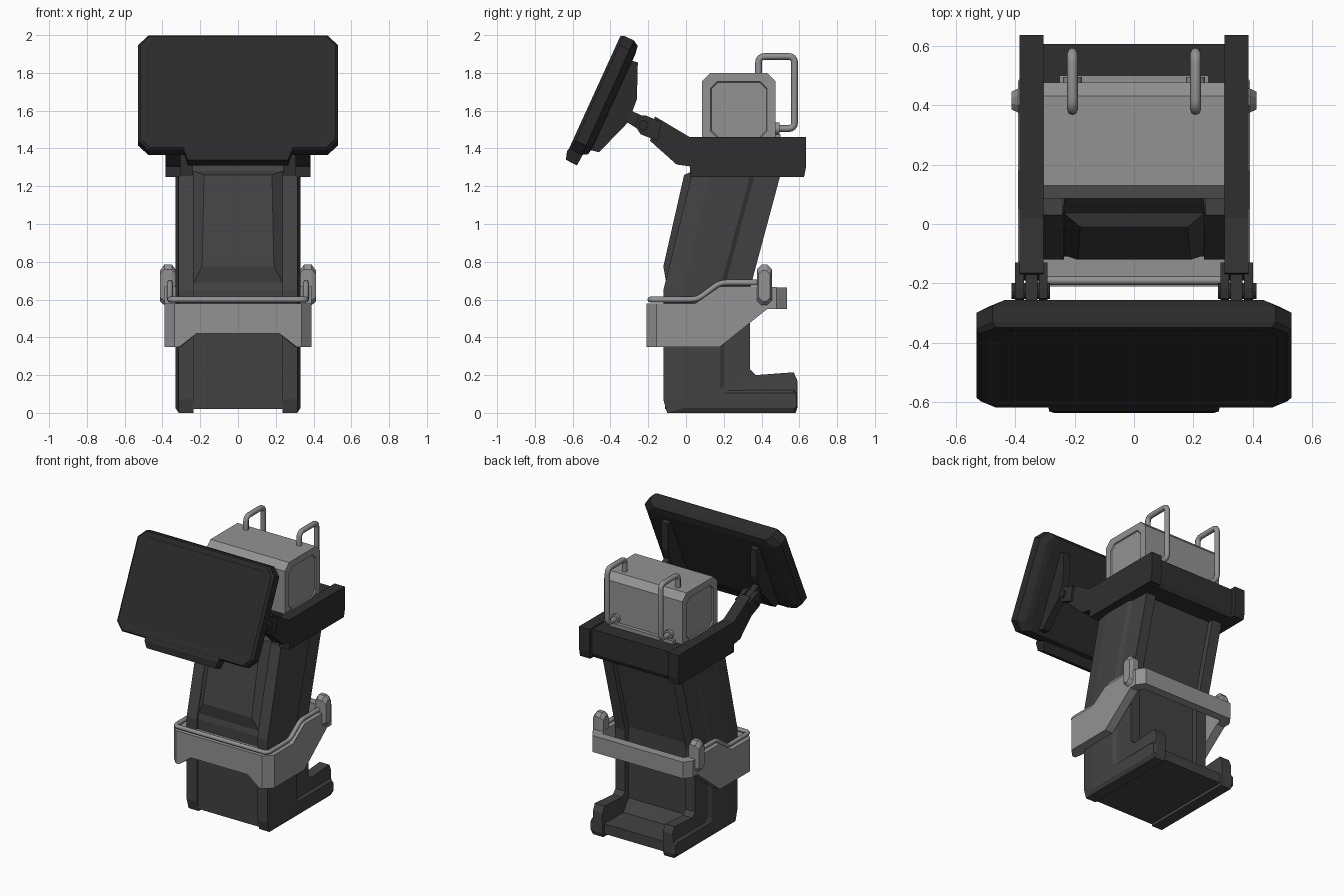
import bpy, bmesh, math
from mathutils import Vector

if "Cube" in bpy.data.objects:
    bpy.data.objects.remove(bpy.data.objects["Cube"])


def material(name, v):
    m = bpy.data.materials.new(name)
    m.diffuse_color = (v, v, v, 1)
    m.use_nodes = True
    m.node_tree.nodes["Principled BSDF"].inputs["Base Color"].default_value = m.diffuse_color
    return m


BLACK, DARK, COLUMN, LIGHT = [material(n, v) for n, v in
    (("black", .024), ("dark", .028), ("charcoal", .055), ("light_grey", .29))]


def loft(name, loops, mat, mirror=False, caps=True):
    """Skin a series of closed loops with equal point counts."""
    bm = bmesh.new()
    rings = [[bm.verts.new(p) for p in lp] for lp in loops]
    n = len(rings[0])
    for a, b in zip(rings, rings[1:]):
        for i in range(n):
            j = (i + 1) % n
            bm.faces.new((a[i], a[j], b[j], b[i]))
    if caps:
        bm.faces.new(rings[0])
        bm.faces.new(rings[-1])
    bmesh.ops.recalc_face_normals(bm, faces=bm.faces)
    me = bpy.data.meshes.new(name)
    bm.to_mesh(me)
    bm.free()
    ob = bpy.data.objects.new(name, me)
    bpy.context.collection.objects.link(ob)
    me.materials.append(mat)
    if mirror:
        ob.modifiers.new("Mirror", 'MIRROR')
    return ob


def at_x(x, profile):
    return [(x, y, z) for y, z in profile]


def prism(name, profile, x0, x1, mat, mirror=False):
    return loft(name, [at_x(x0, profile), at_x(x1, profile)], mat, mirror)


def rect(y0, y1, z0, z1):
    return [(y0, z0), (y1, z0), (y1, z1), (y0, z1)]


def octagon(a0, a1, b0, b1, c):
    return [(a0 + c, b0), (a1 - c, b0), (a1, b0 + c), (a1, b1 - c),
            (a1 - c, b1), (a0 + c, b1), (a0, b1 - c), (a0, b0 + c)]


def tube(name, pts, r, mat, fillet=.035):
    """Round bar along a path with filleted corners."""
    pts = [Vector(p) for p in pts]
    path = [pts[0]]
    for a, b, c in zip(pts, pts[1:], pts[2:]):
        s, e = b + (a - b).normalized() * fillet, b + (c - b).normalized() * fillet
        path += [s.lerp(b, t / 4).lerp(b.lerp(e, t / 4), t / 4) for t in range(5)]
    path.append(pts[-1])
    cu = bpy.data.curves.new(name, 'CURVE')
    cu.dimensions = '3D'
    cu.bevel_depth, cu.bevel_resolution, cu.use_fill_caps = r, 2, True
    sp = cu.splines.new('POLY')
    sp.points.add(len(path) - 1)
    for q, p in zip(sp.points, path):
        q.co = (*p, 1)
    cu.materials.append(mat)
    ob = bpy.data.objects.new(name, cu)
    bpy.context.collection.objects.link(ob)
    bpy.ops.object.select_all(action='DESELECT')
    ob.select_set(True)
    bpy.context.view_layer.objects.active = ob
    bpy.ops.object.convert(target='MESH')
    bpy.ops.object.shade_smooth_by_angle(angle=math.radians(50))


def cylinder_x(name, y, z, r, x0, x1, mat, n=12):
    ring = [(y + r * math.cos(2 * math.pi * i / n), z + r * math.sin(2 * math.pi * i / n))
            for i in range(n)]
    return prism(name, ring, x0, x1, mat, True)


# Column: two side rails, chamfered at the front and stepped down at the back
outer = [(-.12, .07), (-.10, 0), (.58, 0), (.59, .03), (.59, .17), (.57, .215),
         (.37, .20), (.34, .23), (.34, .66), (.35, .70), (.50, 1.26), (.03, 1.26), (-.12, .65)]
side = [(-.02, .07), (-.015, .025), (.57, .025), (.585, .03), (.585, .09), (.57, .105),
        (.20, .105), (.18, .13), (.18, .65), (.185, .68), (.34, 1.26), (.13, 1.26), (-.02, .63)]
step = [Vector(a).lerp(Vector(b), .85) if 4 <= i <= 10 else a
        for i, (a, b) in enumerate(zip(outer, side))]
loft("column_rail", [at_x(.235, outer), at_x(.309, outer), at_x(.314, step), at_x(.33, side)],
     COLUMN, True)

# Column core with a recessed back and a foot floor
core = [(-.11, .02), (.57, .02), (.57, .09), (.36, .09), (.30, .17), (.30, .67),
        (.46, 1.26), (.46, 1.32), (.06, 1.32), (.03, 1.26), (-.11, .65)]
prism("column_core", core, -.24, .24, COLUMN)

# Raised sloping front panel
loft("front_panel", [
    [(-.235, -.08, .69), (.235, -.08, .69), (.235, .09, 1.36), (-.235, .09, 1.36)],
    [(-.235, -.105, .69), (.235, -.105, .69), (.235, .035, 1.28), (-.235, .035, 1.28)],
    [(-.19, -.12, .775), (.19, -.12, .775), (.18, -.01, 1.26), (-.18, -.01, 1.26)]], COLUMN)

# Bumper band swept around half of the column, then mirrored
band = [  # outer x, y, inner x, y, bottom z, top z
    (0, -.21, 0, -.11, .42, .58), (.22, -.21, .22, -.11, .42, .58),
    (.31, -.21, .30, -.11, .35, .58), (.335, -.21, .32, -.11, .35, .58),
    (.39, -.155, .328, -.09, .35, .58), (.39, .05, .328, .05, .35, .58),
    (.39, .18, .328, .18, .35, .67), (.39, .43, .328, .43, .55, .67),
    (.39, .48, .328, .45, .55, .665), (.35, .535, .31, .475, .55, .665),
    (0, .535, 0, .475, .55, .665)]
loft("bumper_band", [[(ox, oy, zb), (ox, oy, zt), (ix, iy, zt), (ix, iy, zb)]
                     for ox, oy, ix, iy, zb, zt in band], LIGHT, True, caps=False)
loft("bumper_knob", [at_x(.33, octagon(.385, .445, .58, .76, .02)),
                     at_x(.35, octagon(.375, .455, .57, .785, .025)),
                     at_x(.39, octagon(.375, .455, .57, .785, .025)),
                     at_x(.412, octagon(.385, .445, .59, .755, .02))], LIGHT, True)
half = [(.36, .39, .69), (.36, .18, .69), (.36, .06, .60), (.36, -.19, .60)]
tube("bumper_rail", half + [(-x, y, z) for x, y, z in reversed(half)], .015, LIGHT)

# Tray arms, floor and rear cross bar
arm = [(.02, 1.25), (.625, 1.25), (.635, 1.30), (.635, 1.46), (.02, 1.46), (-.165, 1.57),
       (-.19, 1.44), (-.05, 1.315), (.02, 1.305)]
prism("tray_arm", arm, .305, .385, DARK, True)
prism("tray_floor", rect(.09, .47, 1.255, 1.43), -.304, .304, DARK)
prism("tray_cross_bar", [(.46, 1.25), (.59, 1.25), (.605, 1.28), (.605, 1.45), (.46, 1.45)],
      -.306, .306, DARK)


# Equipment box with recessed side panels
def box_side(d, c):
    return octagon(.085 + d, .475 - d, 1.41 + d, 1.80 - d, c)


loft("equipment_box", [at_x(s * x, box_side(d, c)) for s, x, d, c in (
    (-1, .297, .05, .035), (-1, .305, .046, .035), (-1, .305, 0, .045),
    (1, .305, 0, .045), (1, .305, .046, .035), (1, .297, .05, .035))], LIGHT)
prism("box_rear_lip", rect(.46, .50, 1.43, 1.475), -.25, .25, LIGHT)

# Box handles with collars
for s, label in ((-1, "left"), (1, "right")):
    x = s * .207
    tube("handle_" + label, [(x, .384, 1.78), (x, .384, 1.887), (x, .575, 1.887),
                             (x, .575, 1.505), (x, .46, 1.505)], .018, LIGHT)
    tube("handle_collar_" + label, [(x, .46, 1.505), (x, .495, 1.505)], .032, LIGHT)

# Tilted screen, built in its own plane (x, up, outward)
TILT = math.atan2(.276, .605)


def screen_loop(w, h, c, n):
    sn, cs = math.sin(TILT), math.cos(TILT)
    return [(x, -.482 + u * sn - n * cs, 1.70 + u * cs + n * sn)
            for x, u in octagon(-w, w, -h, h, c)]


loft("screen", [screen_loop(*a) for a in (
    (.475, .285, .04, -.004), (.485, .295, .04, 0), (.515, .325, .05, 0), (.53, .333, .055, -.015),
    (.53, .333, .055, -.075), (.485, .315, .05, -.105), (.45, .27, .05, -.112))], BLACK)


# Lower lip of the screen
def lip(w, f, b):
    return [(-w, *f), (w, *f), (w, *b), (-w, *b)]


loft("screen_lip", [lip(.29, (-.605, 1.42), (-.52, 1.41)), lip(.285, (-.63, 1.385), (-.545, 1.37)),
                    lip(.265, (-.636, 1.34), (-.577, 1.31))], BLACK)

# Screen mounts: back ribs, link, fork plates and pivot
prism("screen_rib", [(-.33, 1.88), (-.255, 1.855), (-.26, 1.66), (-.305, 1.54),
                     (-.46, 1.38), (-.54, 1.40)], .32, .37, BLACK, True)
prism("mount_link", [(-.33, 1.55), (-.29, 1.60), (-.14, 1.53), (-.17, 1.45)], .325, .365, DARK, True)
for label, x0, x1 in (("inner", .29, .32), ("outer", .37, .40)):
    prism("mount_fork_" + label, [(-.27, 1.52), (-.25, 1.575), (-.215, 1.575), (-.13, 1.54),
                                  (-.15, 1.44), (-.24, 1.475)], x0, x1, DARK, True)
cylinder_x("mount_pivot", -.225, 1.522, .027, .283, .412, BLACK)
